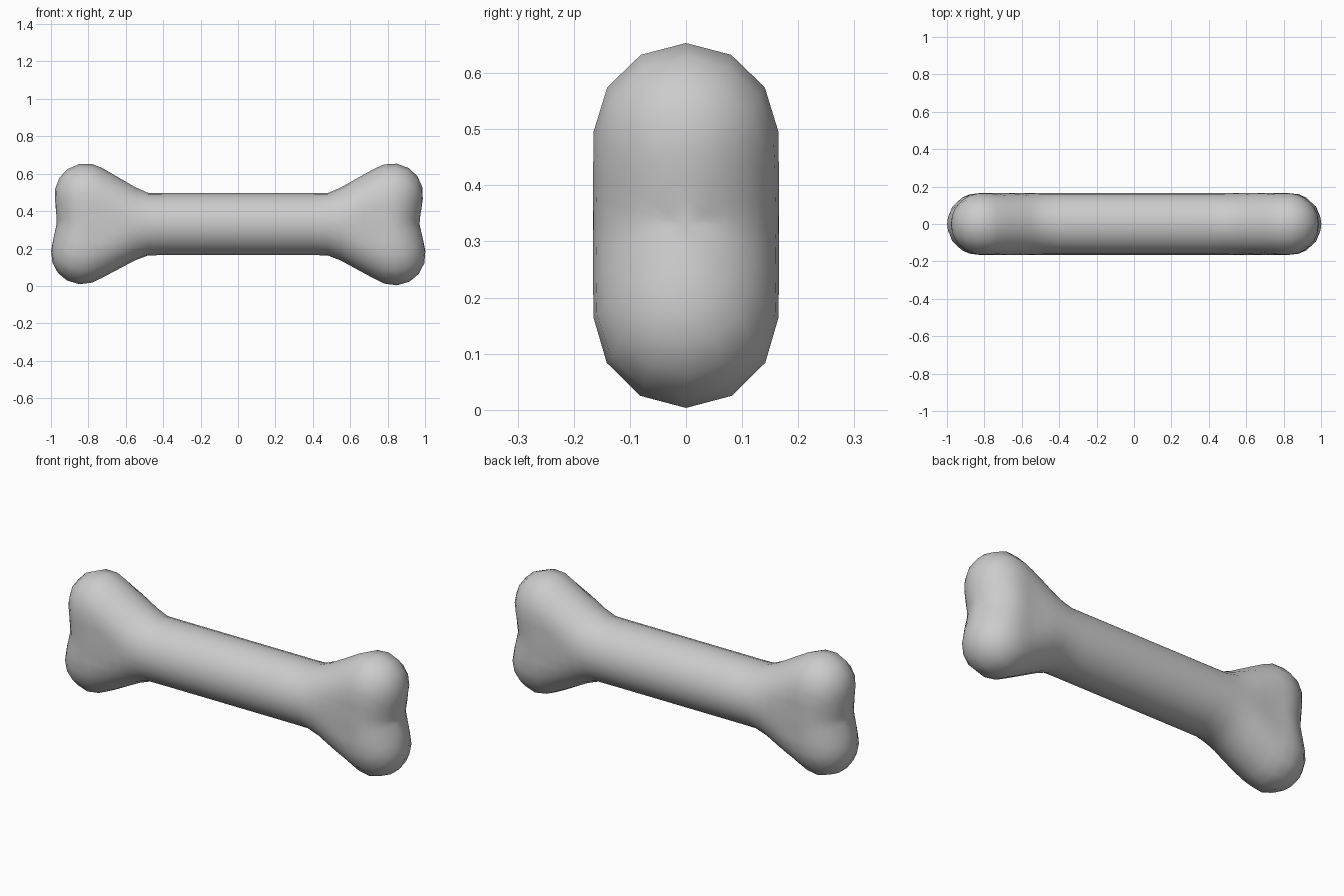
import bpy, bmesh
from math import cos, sin, pi, radians
from mathutils import Vector

if "Cube" in bpy.data.objects:
    bpy.data.objects.remove(bpy.data.objects["Cube"])

R = 0.166          # thickness radius of every limb
MID = 0.33         # height of the shaft axis
SIDES = 24
END = 0.78         # where the rounded ends begin


def v(x, z):
    return Vector((x, 0, z))


# Limbs of the bone: shaft, flares to each knuckle, and the web between knuckles
limbs = [(v(-0.80, MID), v(0.80, MID))]
knuckles = [(-0.815, 0.492), (-0.835, 0.172), (0.825, 0.492), (0.838, 0.166)]
for x, z in knuckles:
    s = 1 if x > 0 else -1
    limbs += [(v(s * 0.54, MID), v(x, z)), (v(s * 0.80, MID), v(x, z))]


def distance(p):
    best = 9
    for a, b in limbs:
        ab = b - a
        t = max(0, min(1, (p - a).dot(ab) / ab.length_squared))
        best = min(best, (p - a - ab * t).length)
    return best - R


def hit(origin, direction):
    """Walk inward until the bone surface is met."""
    t = 0.7
    for _ in range(50):
        d = distance(origin + direction * t)
        t -= d
        if abs(d) < 1e-4:
            break
    return origin + direction * t


# Stations along the axis: (x, tilt of the rays towards the end)
half = [(0.2, 0), (0.4, 0), (0.48, 0), (0.55, 0), (0.61, 0), (0.67, 0), (0.73, 0), (END, 0)]
half += [(END, radians(a)) for a in (12, 24, 35, 46, 57, 68, 79)]
stations = [(-x, -a) for x, a in reversed(half)] + [(0, 0)] + half

bm = bmesh.new()
rings = []
for x, tilt in stations:
    ring = []
    for i in range(SIDES):
        phi = 2 * pi * i / SIDES
        d = Vector((sin(tilt), cos(tilt) * cos(phi), cos(tilt) * sin(phi)))
        ring.append(bm.verts.new(hit(v(x, MID), d)))
    rings.append(ring)
for a, b in zip(rings, rings[1:]):
    for i in range(SIDES):
        j = (i + 1) % SIDES
        bm.faces.new((a[i], a[j], b[j], b[i]))

# Close both ends with a fan
for s, ring in ((-1, rings[0]), (1, rings[-1])):
    pole = bm.verts.new(hit(v(s * END, MID), Vector((s, 0, 0))))
    for i in range(SIDES):
        bm.faces.new((ring[i], ring[(i + 1) % SIDES], pole))

bmesh.ops.recalc_face_normals(bm, faces=bm.faces)
for f in bm.faces:
    f.smooth = True
mesh = bpy.data.meshes.new("bone")
bm.to_mesh(mesh)
bm.free()
bone = bpy.data.objects.new("bone", mesh)
bpy.context.collection.objects.link(bone)

# Soften the creases where limbs meet
soft = bone.modifiers.new("soften", 'SMOOTH')
soft.factor = 0.3
soft.iterations = 1
